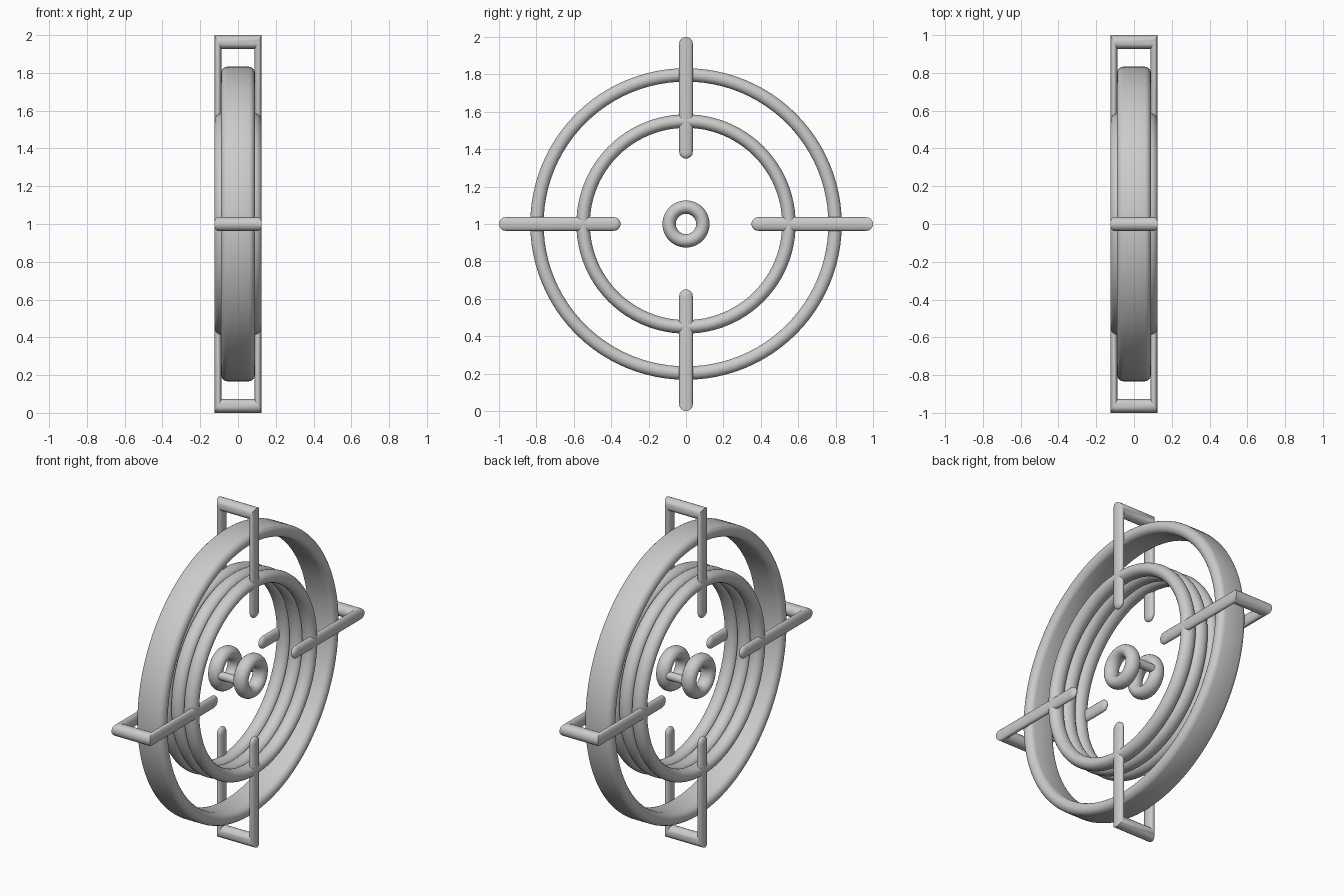
import bpy, math
from math import sin, cos, pi
from mathutils import Matrix, Vector

if "Cube" in bpy.data.objects:
    bpy.data.objects.remove(bpy.data.objects["Cube"])

CENTRE = Vector((0, 0, 1))
R = 0.0365          # tube radius seen from the side


def make(name, verts, faces):
    me = bpy.data.meshes.new(name)
    me.from_pydata(verts, [], faces)
    ob = bpy.data.objects.new(name, me)
    bpy.context.collection.objects.link(ob)
    bpy.ops.object.select_all(action='DESELECT')
    ob.select_set(True)
    bpy.context.view_layer.objects.active = ob
    bpy.ops.object.mode_set(mode='EDIT')
    bpy.ops.mesh.select_all(action='SELECT')
    bpy.ops.mesh.normals_make_consistent(inside=False)
    bpy.ops.object.mode_set(mode='OBJECT')
    bpy.ops.object.shade_smooth_by_angle(angle=math.radians(40))
    return ob


def ring(name, radius, section, x=0.0, seg=96):
    # revolve a closed (x, radial) section around the x axis
    n = len(section)
    verts, faces = [], []
    for i in range(seg):
        a = 2 * pi * i / seg
        for sx, sr in section:
            verts.append(CENTRE + Vector((x + sx, (radius + sr) * cos(a), (radius + sr) * sin(a))))
        for j in range(n):
            k, i2, j2 = i * n, ((i + 1) % seg) * n, (j + 1) % n
            faces.append((k + j, k + j2, i2 + j2, i2 + j))
    return make(name, verts, faces)


def oval(hx, hr, straight=0.0, n=24):
    # ellipse, optionally stretched along x by a straight part
    pts = []
    for i in range(n):
        a = 2 * pi * (i + 0.5) / n
        pts.append((hx * cos(a) + math.copysign(straight, cos(a)), hr * sin(a)))
    return pts


# Outer band
ring("outer_band", 0.797, oval(0.036, 0.036, 0.054))

# Ribbed inner ring: three tubes side by side
for i, x in enumerate((-0.083, 0, 0.083)):
    ring(f"inner_ring_{i + 1}", 0.55, oval(0.042, R), x)

# Hub: two small rings joined by short pins
for side, x in (("left", -0.083), ("right", 0.083)):
    ring(f"hub_ring_{side}", 0.09, oval(0.042, 0.036), x, 48)
for i, y in enumerate((-0.09, 0.09)):
    bpy.ops.mesh.primitive_cylinder_add(vertices=20, radius=0.024, depth=0.16,
                                        location=(0, y, 1), rotation=(0, pi / 2, 0))
    bpy.context.object.name = f"hub_pin_{i + 1}"
    bpy.ops.object.shade_smooth_by_angle(angle=math.radians(40))


def clip(name, angle, n=20):
    # U-shaped clip: flat oval legs, mitred corners, rounded tips
    tx, lx, top, tip = 0.0185, 0.1065, 1 - R, 0.35
    rows = []                                   # (side, z, scale, corner?)
    for side in (-1, 1):
        leg = [(side, tip + R - R * sin(t), max(cos(t), 0.02), False)
               for t in (pi / 2, 1.25, 0.95, 0.6, 0.3, 0)]
        leg.append((side, top, 1, True))
        rows += leg if side < 0 else leg[::-1]
    verts, faces = [], []
    rot = Matrix.Rotation(angle, 3, 'X')
    for side, z, s, corner in rows:
        for j in range(n):
            c, d = cos(2 * pi * j / n), sin(2 * pi * j / n)
            p = Vector((side * (lx + tx * s * c), R * s * d, z + (R * c if corner else 0)))
            verts.append(CENTRE + rot @ p)
    for i in range(len(rows) - 1):
        for j in range(n):
            k = (j + 1) % n
            faces.append((i * n + j, i * n + k, (i + 1) * n + k, (i + 1) * n + j))
    faces.append(tuple(range(n)))
    faces.append(tuple(range((len(rows) - 1) * n, len(rows) * n)))
    make(name, verts, faces)


# Four clips around the wheel
for i, side in enumerate(("top", "rear", "bottom", "front")):
    clip(f"clip_{side}", -i * pi / 2)
